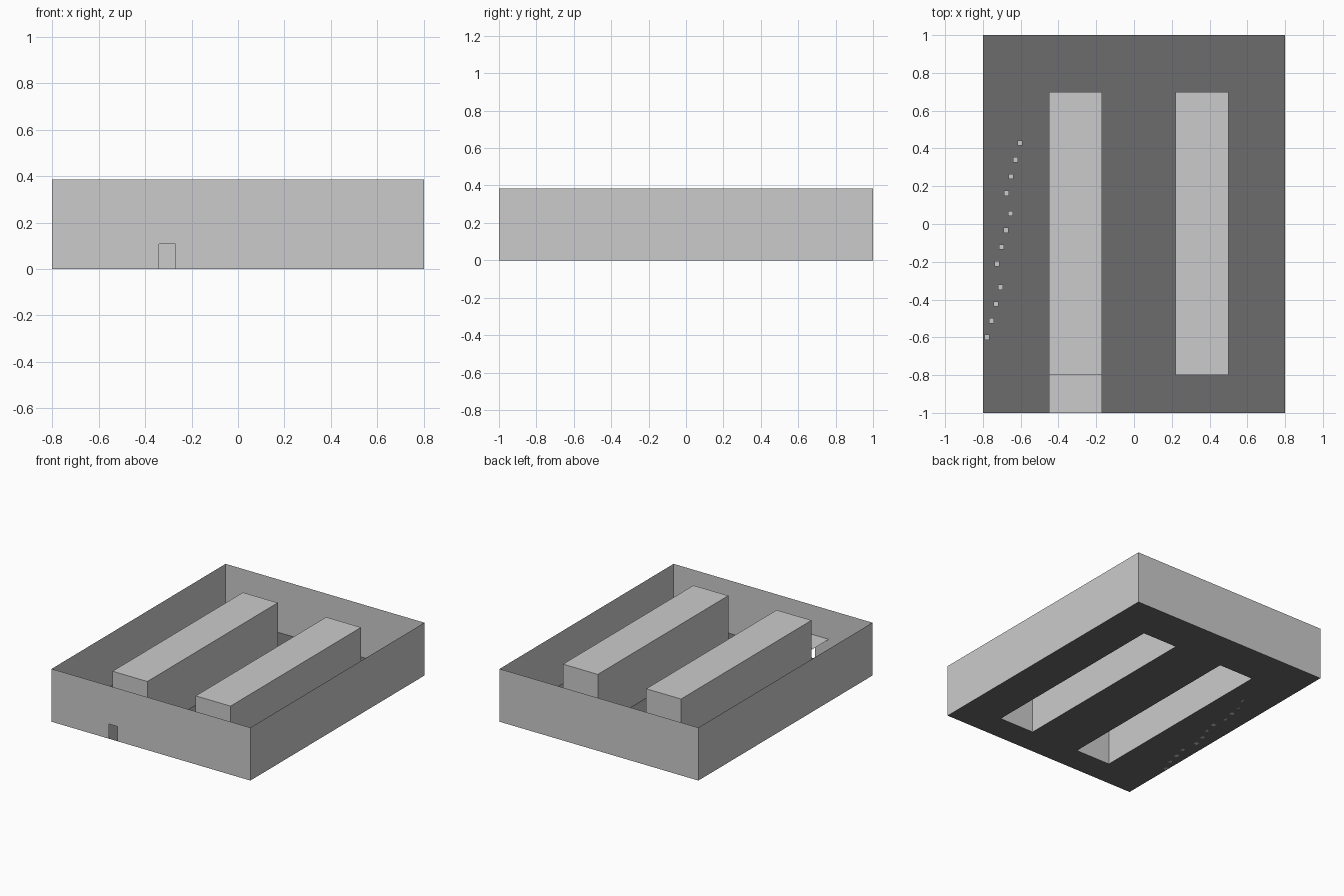
import bpy, bmesh

if "Cube" in bpy.data.objects:
    bpy.data.objects.remove(bpy.data.objects["Cube"])

H = 0.385                      # wall and block height
Y0, Y1 = -0.80, 0.70           # block extent along y
BLOCKS = {"left_block": (-0.45, -0.17), "right_block": (0.22, 0.50)}


def mesh_object(name, polys, material=None):
    """Make one object from a list of polygons, welding shared corners."""
    bm = bmesh.new()
    for poly in polys:
        bm.faces.new([bm.verts.new(p) for p in poly])
    bmesh.ops.remove_doubles(bm, verts=bm.verts, dist=1e-5)
    me = bpy.data.meshes.new(name)
    bm.to_mesh(me)
    bm.free()
    ob = bpy.data.objects.new(name, me)
    bpy.context.collection.objects.link(ob)
    if material:
        me.materials.append(material)
    return ob


def flat(x0, x1, y0, y1, z):
    return [(x0, y0, z), (x1, y0, z), (x1, y1, z), (x0, y1, z)]


def wall(a, b, z0, z1):
    return [(*a, z0), (*b, z0), (*b, z1), (*a, z1)]


def ring(x0, x1, y0, y1, z0, z1):
    """Four outward-facing walls around a rectangle."""
    c = [(x0, y0), (x1, y0), (x1, y1), (x0, y1)]
    return [wall(c[i], c[(i + 1) % 4], z0, z1) for i in range(4)]


# Dark floor sheet, open beneath the two hollow blocks
dark = bpy.data.materials.new("dark_floor")
dark.diffuse_color = (0.15, 0.15, 0.15, 1)
dark.use_nodes = True
dark.node_tree.nodes["Principled BSDF"].inputs["Base Color"].default_value = dark.diffuse_color
xs = [-0.80, -0.45, -0.17, 0.22, 0.50, 0.80]
ys = [-1.0, Y0, Y1, 1.0]
floor = [flat(xs[i], xs[i + 1], ys[j], ys[j + 1], 0)
         for i in range(5) for j in range(3) if not (j == 1 and i in (1, 3))]
mesh_object("floor", floor, dark)

# Thin outer walls, with a small doorway in the front one
front = [(-0.8, 0), (-0.34, 0), (-0.34, 0.107), (-0.27, 0.107),
         (-0.27, 0), (0.8, 0), (0.8, H), (-0.8, H)]
mesh_object("outer_walls", ring(-0.8, 0.8, -1, 1, 0, H)[1:]
            + [[(x, -1, z) for x, z in front]])

# Hollow blocks, open underneath
for name, (x0, x1) in BLOCKS.items():
    mesh_object(name, ring(x0, x1, Y0, Y1, 0, H) + [flat(x0, x1, Y0, Y1, H)])

# Canopy sheet between the doorway and the left block
mesh_object("entrance_canopy", [flat(-0.45, -0.17, -1.0, Y0, 0.17)])

# Three slanted rows of four small cubes on the floor
for r, (sx, sy) in enumerate([(-0.778, -0.60), (-0.725, -0.21), (-0.675, 0.163)]):
    for k in range(4):
        bpy.ops.mesh.primitive_cube_add(
            size=0.028, location=(sx + 0.0238 * k, sy + 0.0885 * k, 0.014))
        bpy.context.object.name = f"small_cube_{r + 1}_{k + 1}"
